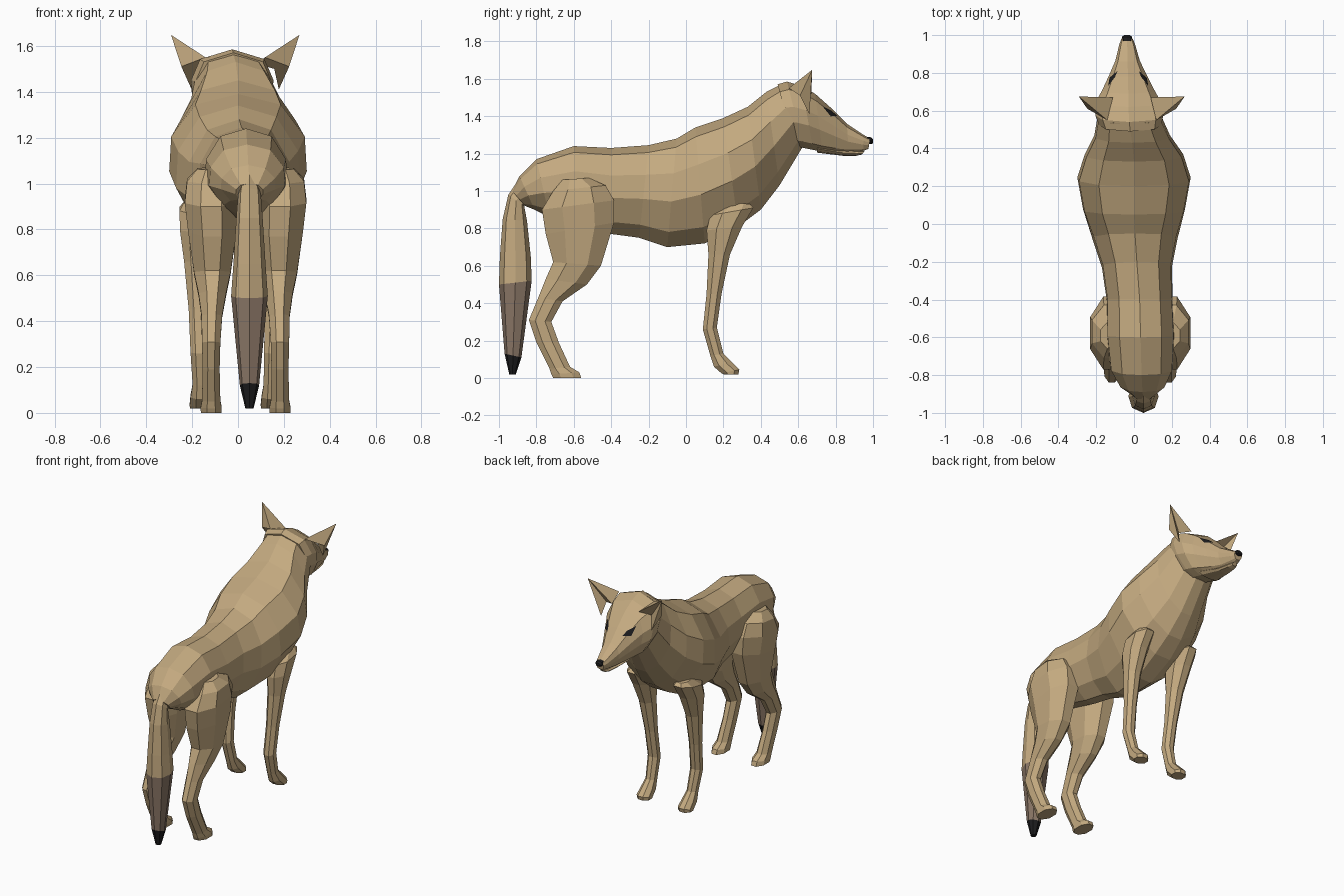
import bpy, bmesh
from mathutils import Vector
from mathutils.bvhtree import BVHTree


def material(name, rgb):
    m = bpy.data.materials.new(name)
    m.diffuse_color = (*rgb, 1)
    return m


TAN = material("tan fur", (0.55, 0.40, 0.215))
BROWN = material("brown tail fur", (0.26, 0.185, 0.135))
BLACK = material("black", (0.012, 0.012, 0.013))

# half cross-sections: (share of half width, share of the way from end B to end A)
BODY = [(0, 1), (.62, .92), (.97, .68), (1, .42), (.65, .14), (.2, 0)]
HEAD = [(0, 1), (.78, .88), (1, .62), (.95, .38), (.65, .1), (.3, 0)]
LIMB = [(.4, 1), (1, .72), (1, .28), (.4, 0)]
TAIL = [(0, 1), (.75, .85), (1, .5), (.75, .15), (0, 0)]


def finish(name, bm, mats=(TAN,), rule=None):
    bmesh.ops.recalc_face_normals(bm, faces=bm.faces)
    if rule:
        for f in bm.faces:
            f.material_index = rule(f.calc_center_median())
    me = bpy.data.meshes.new(name)
    bm.to_mesh(me)
    bm.free()
    for m in mats:
        me.materials.append(m)
    ob = bpy.data.objects.new(name, me)
    bpy.context.collection.objects.link(ob)
    return ob


def loft(name, sections, profile, mats=(TAN,), rule=None):
    """Skin rings; each section is (yA, zA, yB, zB, half width, centre x)."""
    bm = bmesh.new()
    rings = []
    for ya, za, yb, zb, w, cx in sections:
        full = profile + [(-f, t) for f, t in reversed(profile) if f > 0]
        rings.append([bm.verts.new((cx + w * f, yb + (ya - yb) * t, zb + (za - zb) * t))
                      for f, t in full])
    n = len(rings[0])
    for r, s in zip(rings, rings[1:]):
        for i in range(n):
            j = (i + 1) % n
            bm.faces.new((r[i], r[j], s[j], s[i]))
    bm.faces.new(rings[0])
    bm.faces.new(rings[-1])
    return finish(name, bm, mats, rule)


def polys(name, points, faces, mat):
    bm = bmesh.new()
    v = [bm.verts.new(p) for p in points]
    for f in faces:
        bm.faces.new([v[i] for i in f])
    return finish(name, bm, (mat,))


# torso and neck, rump to nape
loft("body", [
    (-.93, 1.00, -.86, .92, .06, .05),
    (-.89, 1.08, -.81, .90, .12, .045),
    (-.80, 1.17, -.73, .86, .165, .04),
    (-.60, 1.24, -.58, .82, .18, .035),
    (-.40, 1.23, -.40, .77, .175, .03),
    (-.20, 1.245, -.25, .75, .185, .015),
    (-.05, 1.28, -.10, .70, .225, .005),
    (.05, 1.34, .10, .72, .27, 0),
    (.20, 1.39, .28, .81, .30, 0),
    (.33, 1.45, .40, .90, .26, 0),
    (.43, 1.53, .50, 1.03, .20, -.01),
    (.53, 1.58, .62, 1.23, .165, -.025)], BODY)

# head and muzzle
head = loft("head", [
    (.49, 1.57, .58, 1.24, .165, -.02),
    (.54, 1.585, .63, 1.23, .18, -.025),
    (.62, 1.56, .68, 1.22, .175, -.03),
    (.69, 1.52, .73, 1.21, .14, -.03),
    (.78, 1.44, .80, 1.205, .10, -.032),
    (.86, 1.36, .87, 1.205, .065, -.034),
    (.95, 1.30, .95, 1.215, .042, -.036),
    (.985, 1.28, .975, 1.225, .03, -.037)], HEAD)

# lower jaw and nose
loft("lower_jaw", [
    (.70, 1.25, .70, 1.205, .08, -.03),
    (.84, 1.22, .84, 1.188, .045, -.034),
    (.92, 1.215, .91, 1.188, .032, -.036),
    (.955, 1.213, .94, 1.195, .02, -.036)], TAIL)
loft("nose", [
    (.965, 1.29, .97, 1.25, .026, -.037),
    (.99, 1.287, .99, 1.25, .027, -.037),
    (1.0, 1.275, 1.0, 1.255, .016, -.037)], TAIL, (BLACK,))

# ears and eyes, one per side
tree = BVHTree.FromPolygons([v.co for v in head.data.vertices],
                            [p.vertices[:] for p in head.data.polygons])
for side, s in (("left", -1), ("right", 1)):
    ear = [(.10, .67, 1.52), (.13, .55, 1.55), (.235, .61, 1.51), (.19, .66, 1.41),
           (.17, .63, 1.50), (.28, .675, 1.648)]
    polys(side + "_ear", [(s * x - .012, y, z) for x, y, z in ear],
          [(0, 1, 5), (1, 2, 5), (2, 3, 5), (3, 4, 5), (4, 0, 5), (1, 0, 4, 3, 2)], TAN)
    eye = []
    for x, y, z in [(.058, .815, 1.405), (.070, .78, 1.43), (.112, .735, 1.455), (.10, .775, 1.40)]:
        co, normal, _, _ = tree.find_nearest(Vector((s * x - .031, y, z)))
        eye.append(co + normal * .007)
    polys(side + "_eye", eye, [(0, 1, 2), (0, 2, 3)], BLACK)

# legs: (y back, z back, y front, z front, half width, distance from leg centre line)
FRONT = [(.23, .94, .34, .93, .04, .175), (.13, .87, .36, .91, .07, .175),
         (.11, .79, .30, .81, .065, .178), (.12, .66, .235, .66, .05, .175),
         (.11, .45, .19, .45, .038, .167), (.09, .26, .165, .27, .037, .16),
         (.13, .12, .20, .13, .033, .155), (.15, .06, .245, .085, .042, .155),
         (.19, .025, .285, .045, .046, .155), (.20, .02, .28, .02, .044, .155)]
REAR = [(-.66, 1.06, -.52, 1.07, .06, .15), (-.71, 1.00, -.43, 1.03, .105, .15),
        (-.77, .90, -.385, .95, .115, .15), (-.75, .77, -.385, .83, .105, .145),
        (-.71, .62, -.455, .60, .08, .145), (-.75, .53, -.53, .50, .06, .145),
        (-.79, .43, -.66, .41, .045, .147), (-.84, .31, -.72, .30, .04, .15),
        (-.80, .19, -.68, .19, .037, .15), (-.73, .05, -.62, .06, .04, .15),
        (-.72, .02, -.57, .03, .046, .15), (-.71, 0, -.56, 0, .045, .15)]
for part, rings, centre in (("front", FRONT, -.01), ("rear", REAR, .033)):
    for side, s in (("left", -1), ("right", 1)):
        loft(f"{part}_{side}_leg",
             [(yb, zb, yf, zf, w, centre + s * x) for yb, zb, yf, zf, w, x in rings], LIMB)

# tail: tan, then brown, then a black tip by height
loft("tail", [
    (-.91, 1.04, -.82, .96, .035, .05),
    (-.95, .98, -.865, .92, .05, .05),
    (-.98, .85, -.85, .84, .058, .05),
    (-.995, .65, -.83, .65, .07, .05),
    (-1.0, .50, -.825, .52, .08, .05),
    (-.97, .13, -.88, .11, .042, .05),
    (-.945, .02, -.91, .02, .018, .05)],
    TAIL, (TAN, BROWN, BLACK), lambda c: 2 if c.z < .12 else 1 if c.z < .45 else 0)
